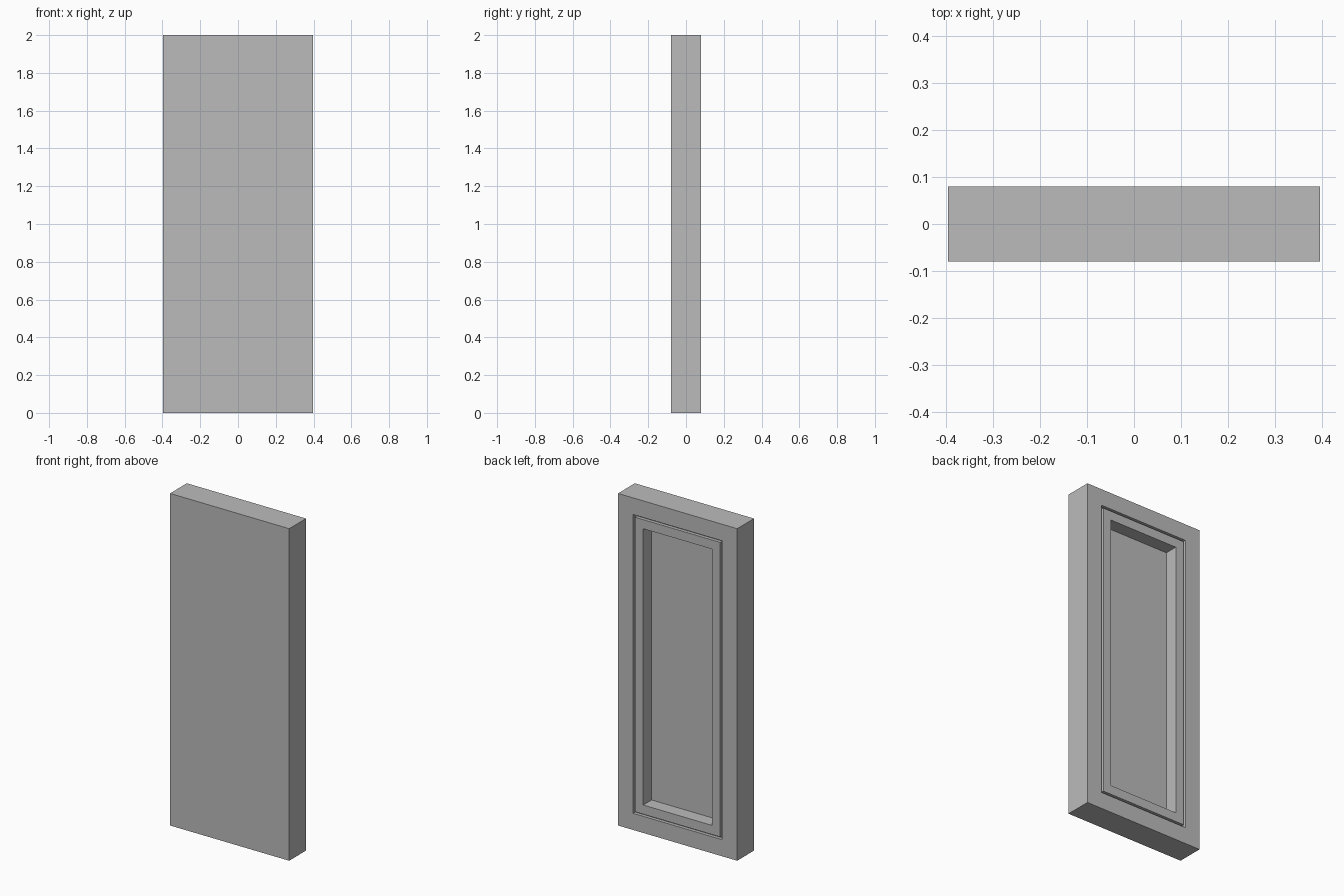
import bpy
import bmesh

cube = bpy.data.objects.get("Cube")
if cube:
    bpy.data.objects.remove(cube, do_unlink=True)

HALF_W, HALF_D, HEIGHT = 0.397, 0.08, 2.0

# Single plain grey
grey = bpy.data.materials.new("plain_grey")
grey.use_nodes = True
colour = (0.5, 0.5, 0.5, 1)
grey.diffuse_color = colour
grey.node_tree.nodes["Principled BSDF"].inputs["Base Color"].default_value = colour

# Cross-section from the front edge to the panel: (margin from outer edge, y)
PROFILE = [
    (0.0, -HALF_D), (0.0, HALF_D),         # outer side
    (0.1, HALF_D), (0.1, 0.06),            # frame face, groove outer wall
    (0.113, 0.06), (0.113, HALF_D),        # groove floor, groove inner wall
    (0.168, HALF_D), (0.168, 0.0),         # inner border, recess wall
]


def rectangle(bm, margin, y):
    x, low, high = HALF_W - margin, margin, HEIGHT - margin
    return [bm.verts.new(p) for p in
            ((-x, y, low), (x, y, low), (x, y, high), (-x, y, high))]


# Door panel: flat front, grooved and recessed back
bm = bmesh.new()
loops = [rectangle(bm, m, y) for m, y in PROFILE]
for a, b in zip(loops, loops[1:]):
    for i in range(4):
        j = (i + 1) % 4
        bm.faces.new((a[i], a[j], b[j], b[i]))
bm.faces.new(loops[0])      # flat front
bm.faces.new(loops[-1])     # recessed panel
bmesh.ops.recalc_face_normals(bm, faces=bm.faces)

mesh = bpy.data.meshes.new("door_panel")
bm.to_mesh(mesh)
bm.free()
mesh.materials.append(grey)
door = bpy.data.objects.new("door_panel", mesh)
bpy.context.collection.objects.link(door)
